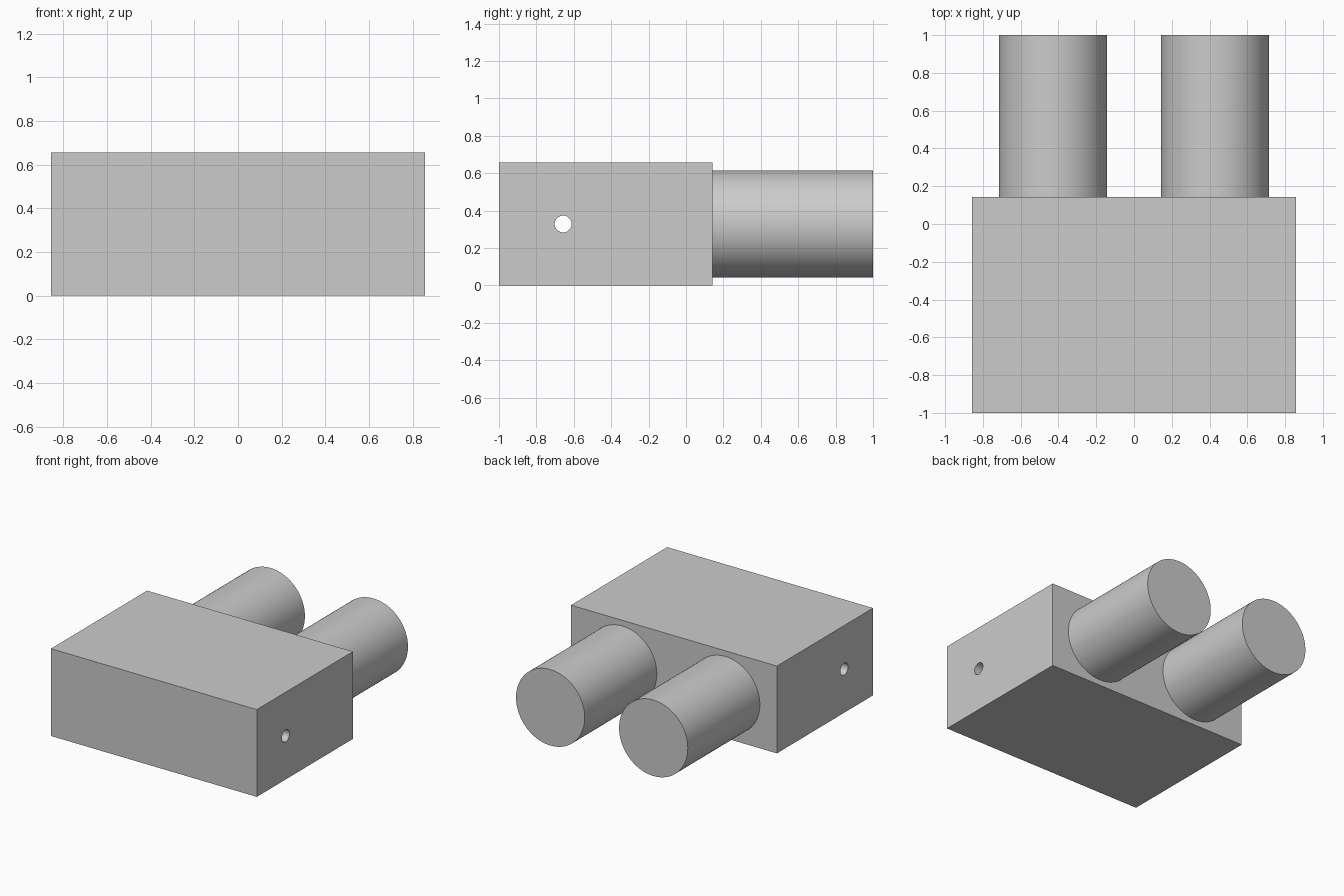
import bpy
from math import pi

if "Cube" in bpy.data.objects:
    bpy.data.objects.remove(bpy.data.objects["Cube"], do_unlink=True)

WIDTH, HEIGHT = 1.714, 0.657
FRONT, BODY_BACK, BACK = -1.0, 0.143, 1.0
MID_Z = HEIGHT / 2

grey = bpy.data.materials.new("plain grey")
grey.use_nodes = True
grey.diffuse_color = (0.6, 0.6, 0.6, 1)
grey.node_tree.nodes["Principled BSDF"].inputs["Base Color"].default_value = (0.6, 0.6, 0.6, 1)


def cylinder(name, radius, length, location, rotation, sides):
    bpy.ops.mesh.primitive_cylinder_add(vertices=sides, radius=radius, depth=length,
                                        location=location, rotation=rotation)
    obj = bpy.context.object
    obj.name = name
    obj.data.materials.append(grey)
    return obj


# Block body
bpy.ops.mesh.primitive_cube_add(size=1, location=(0, (FRONT + BODY_BACK) / 2, MID_Z))
body = bpy.context.object
body.name = "body_block"
body.scale = (WIDTH, BODY_BACK - FRONT, HEIGHT)
bpy.ops.object.transform_apply(location=False, rotation=False, scale=True)
body.data.materials.append(grey)

# Cross hole running from side to side
cutter = cylinder("hole_cutter", 0.045, WIDTH + 0.4, (0, -0.657, MID_Z), (0, pi / 2, 0), 48)
cutter.hide_render = True
hole = body.modifiers.new("cross hole", "BOOLEAN")
hole.operation = "DIFFERENCE"
hole.solver = "EXACT"
hole.object = cutter
bpy.context.view_layer.objects.active = body
bpy.ops.object.modifier_apply(modifier=hole.name)
bpy.data.objects.remove(cutter, do_unlink=True)

# Pair of round pegs at the back
pegs = [cylinder(name, 0.286, BACK - BODY_BACK,
                 (x, (BODY_BACK + BACK) / 2, MID_Z), (pi / 2, 0, 0), 96)
        for name, x in (("left_peg", 0.429), ("right_peg", -0.429))]

# Smooth the round walls and keep the edges crisp
for obj in [body] + pegs:
    bpy.ops.object.select_all(action="DESELECT")
    obj.select_set(True)
    bpy.context.view_layer.objects.active = obj
    bpy.ops.object.shade_smooth_by_angle(angle=pi / 6)
